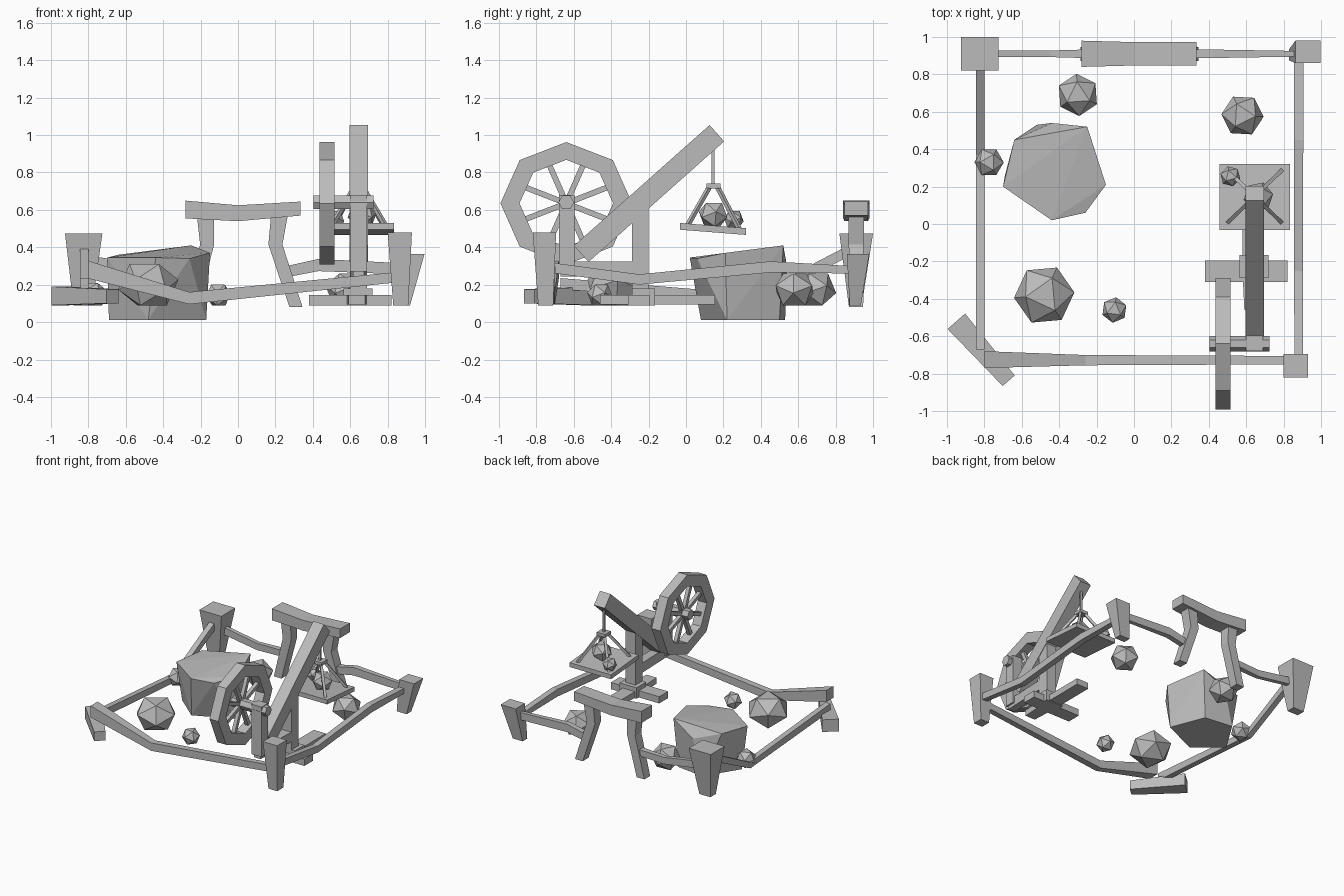
import bpy, bmesh, math
from mathutils import Vector, Matrix

cube = bpy.data.objects.get("Cube")
if cube:
    bpy.data.objects.remove(cube)

grey = bpy.data.materials.new("plain_grey")
grey.use_nodes = True
colour = (0.5, 0.5, 0.5, 1)
grey.diffuse_color = colour
grey.node_tree.nodes["Principled BSDF"].inputs["Base Color"].default_value = colour

X, Y, Z = Vector((1, 0, 0)), Vector((0, 1, 0)), Vector((0, 0, 1))


def finish(name, bm):
    bmesh.ops.recalc_face_normals(bm, faces=bm.faces)
    mesh = bpy.data.meshes.new(name)
    bm.to_mesh(mesh)
    bm.free()
    mesh.materials.append(grey)
    ob = bpy.data.objects.new(name, mesh)
    bpy.context.collection.objects.link(ob)
    return ob


def loft(name, sections, u, v):
    """Rectangular timber through (centre, width along u, height along v)."""
    bm = bmesh.new()
    rings = []
    for c, w, h in sections:
        rings.append([bm.verts.new(Vector(c) + u * (a * w / 2) + v * (b * h / 2))
                      for a, b in ((-1, -1), (1, -1), (1, 1), (-1, 1))])
    for r, s in zip(rings, rings[1:]):
        for i in range(4):
            j = (i + 1) % 4
            bm.faces.new((r[i], r[j], s[j], s[i]))
    bm.faces.new(rings[0])
    bm.faces.new(rings[-1])
    return finish(name, bm)


def strut(name, a, b, w, h):
    """Straight square-cut timber between two points."""
    t = (Vector(b) - Vector(a)).normalized()
    u = t.cross(Z)
    u = u.normalized() if u.length > 0.01 else X
    return loft(name, [(a, w, h), (b, w, h)], u, t.cross(u))


def box(name, lo, hi):
    mid = (Vector(lo) + Vector(hi)) / 2
    return loft(name, [((mid.x, mid.y, z), hi[0] - lo[0], hi[1] - lo[1])
                       for z in (lo[2], hi[2])], X, Y)


def rock(name, centre, radius, height, turn):
    """Faceted stone resting on one face."""
    bm = bmesh.new()
    bmesh.ops.create_icosphere(bm, subdivisions=1, radius=radius)
    bm.faces.ensure_lookup_table()
    bm.normal_update()
    rot = bm.faces[0].normal.rotation_difference(-Z).to_matrix()
    bmesh.ops.rotate(bm, matrix=Matrix.Rotation(turn, 3, 'Z') @ rot, verts=bm.verts)
    bmesh.ops.scale(bm, vec=(1, 1, height / (1.59 * radius)), verts=bm.verts)
    bmesh.ops.translate(bm, vec=centre, verts=bm.verts)
    return finish(name, bm)


# Corner posts, wider at the top
loft("front_left_post", [((.87, -.75, .09), .08, .08), ((.865, -.757, .48), .13, .125)], X, Y)
loft("back_right_post", [((-.83, .905, .09), .1, .07), ((-.825, .91, .475), .2, .18)], X, Y)
loft("back_left_post", [((.875, .905, .09), .09, .06), ((.93, .92, .365), .135, .12)], X, Y)
along = Vector((.28, -.32, 0)).normalized()
loft("fallen_post", [((-.95, -.52, .14), .125, .1), ((-.67, -.838, .138), .085, .075)],
     along.cross(Z), Z)

# Sagging rails
loft("front_rail", [((-.8, -.725, .28), .09, .095), ((-.26, -.728, .128), .055, .065),
                    ((.83, -.728, .238), .045, .055)], Y, Z)
loft("left_rail", [((.88, -.7, .288), .045, .055), ((.88, -.25, .228), .048, .055),
                   ((.88, .45, .295), .05, .06), ((.88, .88, .28), .05, .04)], X, Z)
loft("right_rail", [((-.822, -.67, .205), .045, .06), ((-.822, .37, .125), .045, .05),
                    ((-.822, .84, .365), .045, .06)], X, Z)
loft("back_rail_right", [((-.76, .91, .32), .035, .06), ((-.45, .91, .27), .035, .055),
                         ((-.18, .91, .28), .05, .05)], Y, Z)
loft("back_rail_left", [((.26, .91, .27), .045, .06), ((.43, .91, .305), .045, .065),
                        ((.88, .91, .285), .03, .06)], Y, Z)

# Gateway
loft("gate_lintel", [((-.28, .91, .602), .14, .095), ((0, .91, .582), .125, .085),
                     ((.335, .91, .607), .125, .075)], Y, Z)
for side, xs in (("right", (-.25, -.165, -.175)), ("left", (.31, .2, .222))):
    loft("gate_leg_" + side, [((xs[0], .91, .08), .07, .075), ((xs[1], .91, .415), .075, .08),
                              ((xs[2], .91, .575), .09, .085)], X, Y)

# Crane base and frame
box("base_cross_bar", (.38, -.31, .09), (.82, -.195, .145))
loft("base_long_bar", [((.635, -.46, .12), .09, .05), ((.635, -.25, .12), .11, .05),
                       ((.635, .155, .12), .11, .05)], X, Z)
box("base_block", (.565, -.29, .09), (.72, -.165, .18))
box("crane_tower", (.6, -.29, .09), (.69, -.2, .64))
loft("crane_brace", [((.645, -.67, .285), .06, .08), ((.645, -.22, .285), .09, .08)], X, Z)
box("axle_post", (.6, -.68, .27), (.69, -.595, .68))
strut("crane_beam", (.645, .165, 1.01), (.645, -.56, .365), .098, .117)

# Octagonal wheel with eight spokes on a six-sided axle
hub_y, hub_z = -.64, .635


def rim_point(bm, x, r, k):
    a = k * math.pi / 4
    return bm.verts.new((x, hub_y + r * math.sin(a), hub_z + .93 * r * math.cos(a)))


bm = bmesh.new()
loops = [[rim_point(bm, x, r, k) for k in range(8)]
         for x, r in ((.435, .352), (.515, .352), (.515, .25), (.435, .25))]
for i in range(4):
    p, q = loops[i], loops[(i + 1) % 4]
    for k in range(8):
        n = (k + 1) % 8
        bm.faces.new((p[k], p[n], q[n], q[k]))
finish("wheel_rim", bm)
for k in range(8):
    a = (k + .5) * math.pi / 4
    strut("wheel_spoke", (.475, hub_y, hub_z),
          (.475, hub_y + .245 * math.sin(a), hub_z + .23 * math.cos(a)), .03, .03)
bm = bmesh.new()
bmesh.ops.create_cone(bm, cap_ends=True, segments=6, radius1=.042, radius2=.042, depth=.32,
                      matrix=Matrix.Translation((.565, hub_y, hub_z + .005))
                      @ Matrix.Rotation(math.pi / 2, 4, 'Y'))
finish("wheel_axle", bm)

# Hanging tray
box("tray_rope", (.637, .137, .73), (.653, .153, .95))
box("tray_knot", (.607, .11, .715), (.683, .184, .74))
loft("tray_board", [((.645, -.033, .512), .378, .036), ((.645, .322, .484), .378, .036)], X, Z)
for sx in (-1, 1):
    for sy in (-1, 1):
        strut("tray_strut", (.645 + sx * .02, .147 + sy * .02, .725),
              (.645 + sx * .145, .147 + sy * .14, .505 - sy * .01), .02, .02)
rock("tray_stone_large", (.665, .145, .575), .082, .125, .4)
rock("tray_stone_small", (.515, .255, .548), .056, .09, 1)

# Scattered stones
for name, x, y, r, h, turn in (("front", -.48, -.38, .165, .22, .3),
                               ("back", -.3, .69, .115, .17, .8),
                               ("left", .58, .58, .115, .17, 1.2),
                               ("rail", -.775, .33, .08, .12, .2),
                               ("small", -.105, -.46, .07, .11, .6)):
    rock(name + "_stone", (x, y, .09 + h / 2), r, h, turn)

# Large boulder as a hull of its corners
bm = bmesh.new()
for p in ((-.64, .45, .36), (-.25, .52, .41), (-.15, .21, .37), (-.7, .2, .345),
          (-.44, .54, .3), (-.44, .02, .345), (-.26, .06, .34), (-.69, .26, .01),
          (-.17, .22, .01), (-.48, .08, .01), (-.28, .5, .01), (-.52, .53, .01)):
    bm.verts.new(p)
hull = bmesh.ops.convex_hull(bm, input=bm.verts)
bmesh.ops.delete(bm, geom=[v for v in bm.verts if not v.link_faces], context='VERTS')
finish("large_boulder", bm)
